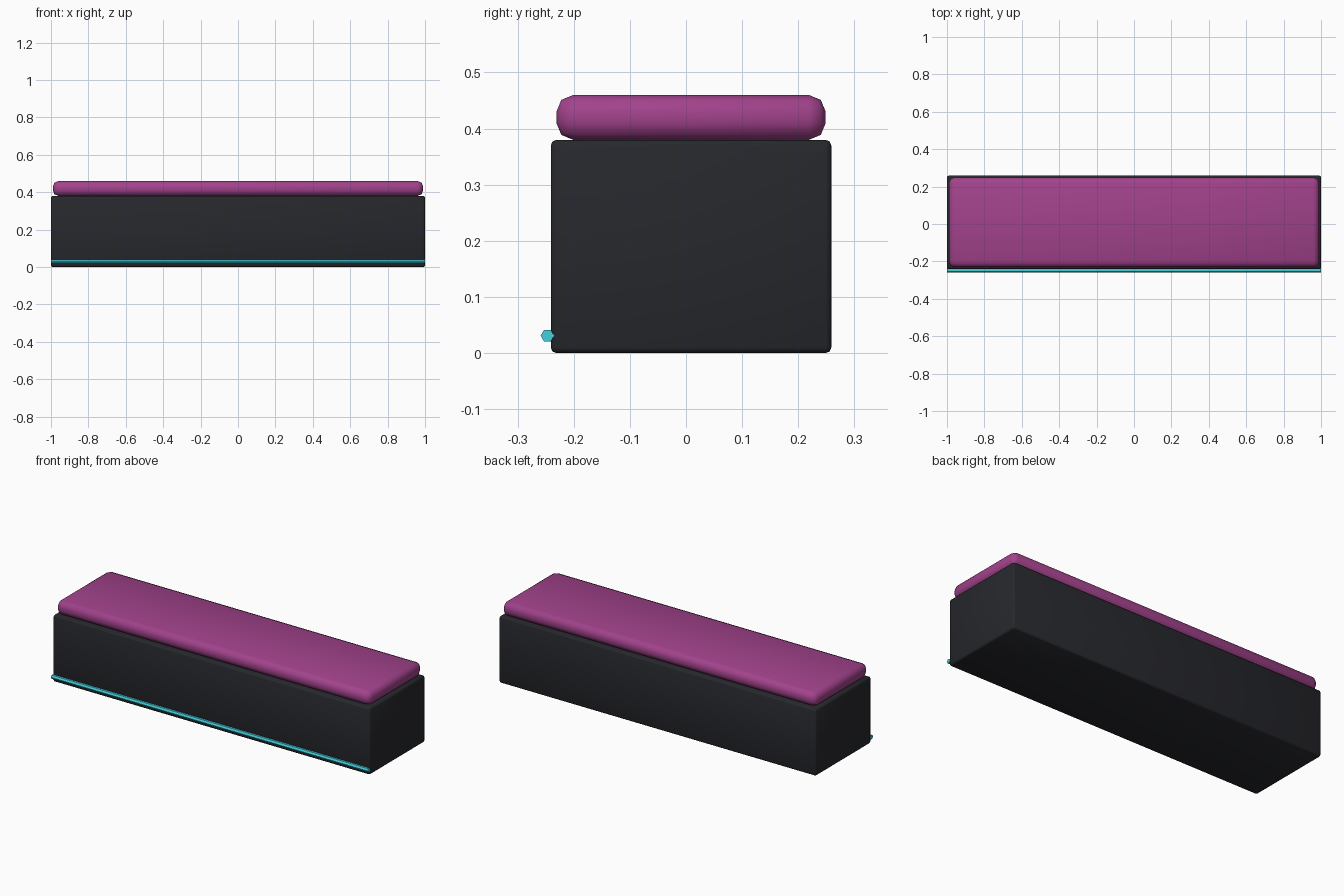
import bpy
from math import pi

if "Cube" in bpy.data.objects:
    bpy.data.objects.remove(bpy.data.objects["Cube"])

CY = 0.009  # body centre in depth; the light strip sticks out in front


def material(name, rgb):
    m = bpy.data.materials.new(name)
    m.diffuse_color = (*rgb, 1)
    m.use_nodes = True
    m.node_tree.nodes["Principled BSDF"].inputs["Base Color"].default_value = m.diffuse_color
    return m


def rounded_box(name, size, loc, radius, mat):
    bpy.ops.mesh.primitive_cube_add(size=1, location=loc)
    ob = bpy.context.object
    ob.name = name
    ob.scale = size
    bpy.ops.object.transform_apply(location=False, rotation=False, scale=True)
    bev = ob.modifiers.new("bevel", 'BEVEL')
    bev.width = radius
    bev.segments = 2
    bpy.ops.object.shade_smooth()
    ob.data.materials.append(mat)
    return ob


dark = material("dark_shell", (0.02, 0.021, 0.026))
magenta = material("magenta_fabric", (0.36, 0.055, 0.26))
cyan = material("cyan_light", (0.06, 0.62, 0.72))

# bench body and seat cushion
rounded_box("bench_base", (2.0, 0.5, 0.38), (0, CY, 0.19), 0.01, dark)
rounded_box("seat_cushion", (1.98, 0.48, 0.08), (0, CY, 0.42), 0.03, magenta)

# hexagonal light strip along the lower front edge
bpy.ops.mesh.primitive_cylinder_add(vertices=6, radius=0.012, depth=2.0,
                                    location=(0, -0.247, 0.031),
                                    rotation=(0, pi / 2, 0))
strip = bpy.context.object
strip.name = "light_strip"
strip.data.materials.append(cyan)
